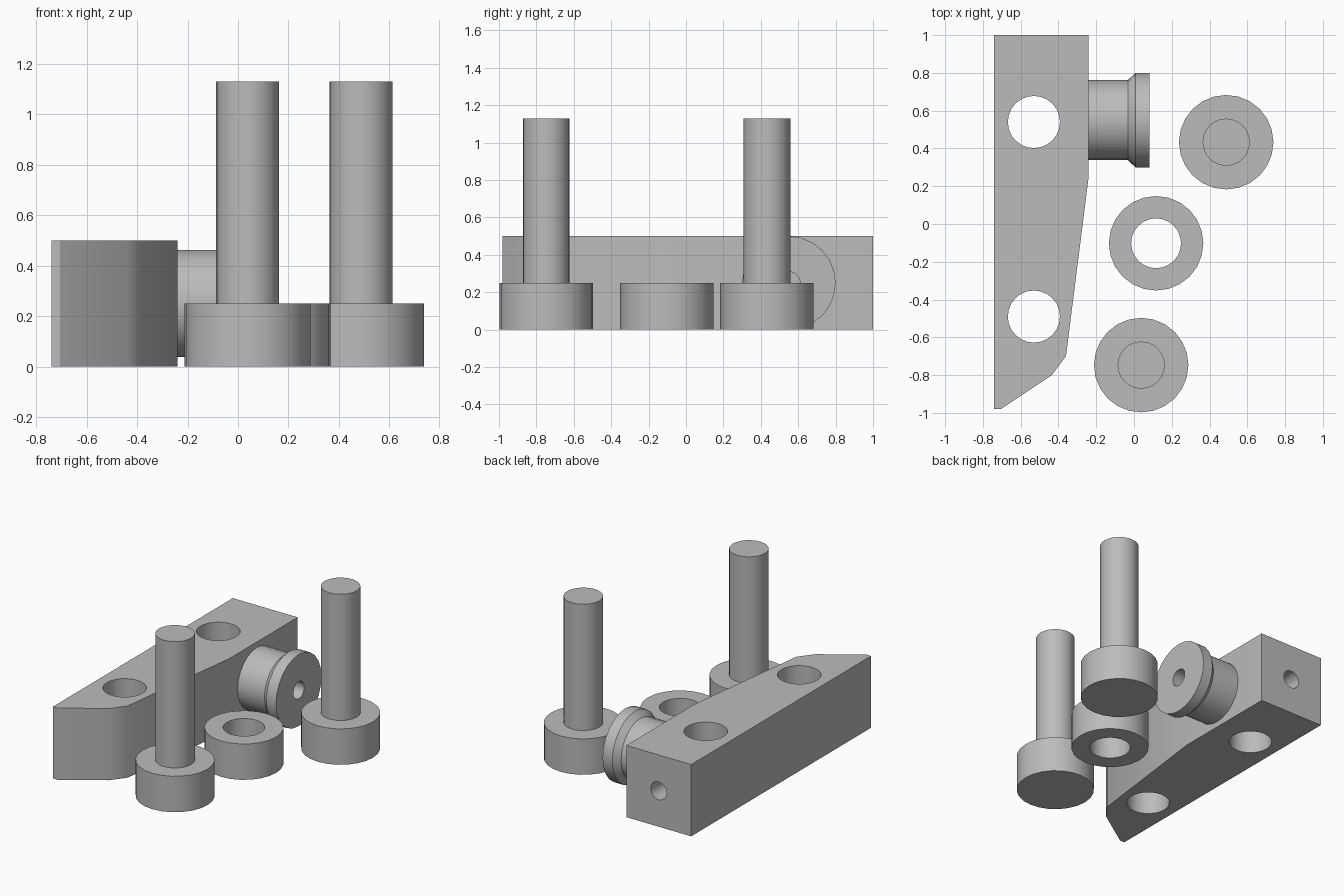
import bpy, bmesh, math
from mathutils import Vector

if "Cube" in bpy.data.objects:
    bpy.data.objects.remove(bpy.data.objects["Cube"])

steel = bpy.data.materials.new("grey_metal")
steel.diffuse_color = (0.5, 0.5, 0.5, 1)
steel.use_nodes = True
steel.node_tree.nodes["Principled BSDF"].inputs["Base Color"].default_value = steel.diffuse_color


def finish(name, bm):
    bmesh.ops.recalc_face_normals(bm, faces=bm.faces)
    me = bpy.data.meshes.new(name)
    bm.to_mesh(me)
    bm.free()
    ob = bpy.data.objects.new(name, me)
    bpy.context.collection.objects.link(ob)
    me.materials.append(steel)
    return ob


def smooth(ob):
    bpy.ops.object.select_all(action='DESELECT')
    ob.select_set(True)
    bpy.context.view_layer.objects.active = ob
    bpy.ops.object.shade_smooth_by_angle(angle=math.radians(32))


def lathe(name, profile, loc, axis='Z', n=24, closed=False):
    """Turn (radius, height) points about an axis; open profiles get end caps."""
    bm = bmesh.new()
    rings = []
    for r, h in profile:
        ring = []
        for i in range(n):
            a = 2 * math.pi * i / n
            c, s = r * math.cos(a), r * math.sin(a)
            p = {'Z': (c, s, h), 'X': (h, c, s), 'Y': (c, h, s)}[axis]
            ring.append(bm.verts.new(Vector(p) + Vector(loc)))
        rings.append(ring)
    pairs = list(zip(rings, rings[1:]))
    if closed:
        pairs.append((rings[-1], rings[0]))
    else:
        bm.faces.new(rings[0])
        bm.faces.new(rings[-1])
    for a, b in pairs:
        for i in range(n):
            j = (i + 1) % n
            bm.faces.new((a[i], a[j], b[j], b[i]))
    return finish(name, bm)


# Tapered clamp bar
outline = [(-0.74, 1), (-0.24, 1), (-0.24, 0.25), (-0.36, -0.70),
           (-0.435, -0.80), (-0.705, -0.98), (-0.74, -0.98)]
bm = bmesh.new()
base = bm.faces.new([bm.verts.new((x, y, 0)) for x, y in outline])
top = bmesh.ops.extrude_face_region(bm, geom=[base])
bmesh.ops.translate(bm, vec=(0, 0, 0.5),
                    verts=[v for v in top["geom"] if isinstance(v, bmesh.types.BMVert)])
bar = finish("clamp_bar", bm)

# Two bolt holes and one end hole
cutters = [
    lathe("rear_hole_cutter", [(0.138, -0.1), (0.138, 0.6)], (-0.53, 0.54, 0)),
    lathe("front_hole_cutter", [(0.138, -0.1), (0.138, 0.6)], (-0.53, -0.49, 0)),
    lathe("end_hole_cutter", [(0.062, 0.56), (0.062, 1.1)], (-0.49, 0, 0.25), 'Y'),
]
for c in cutters:
    c.hide_render = True
    c.hide_set(True)
    m = bar.modifiers.new(c.name, 'BOOLEAN')
    m.object = c
    m.operation = 'DIFFERENCE'
    m.solver = 'EXACT'
    bpy.context.view_layer.objects.active = bar
    bpy.ops.object.modifier_apply(modifier=m.name)
for c in cutters:
    bpy.data.objects.remove(c)
smooth(bar)

# Flanged side roller with a bore
smooth(lathe("side_roller",
             [(0.212, -0.24), (0.212, -0.033), (0.25, 0.008), (0.25, 0.083),
              (0.06, 0.083), (0.06, -0.24)],
             (0, 0.55, 0.25), 'X', closed=True))

# Two bolts standing on their heads
for name, x, y in (("front_bolt", 0.038, -0.747), ("rear_bolt", 0.488, 0.433)):
    smooth(lathe(name, [(0.25, 0), (0.25, 0.25), (0.125, 0.25), (0.125, 1.13)], (x, y, 0)))

# Spacer ring
smooth(lathe("spacer_ring", [(0.25, 0), (0.25, 0.25), (0.132, 0.25), (0.132, 0)],
             (0.117, -0.102, 0), closed=True))
